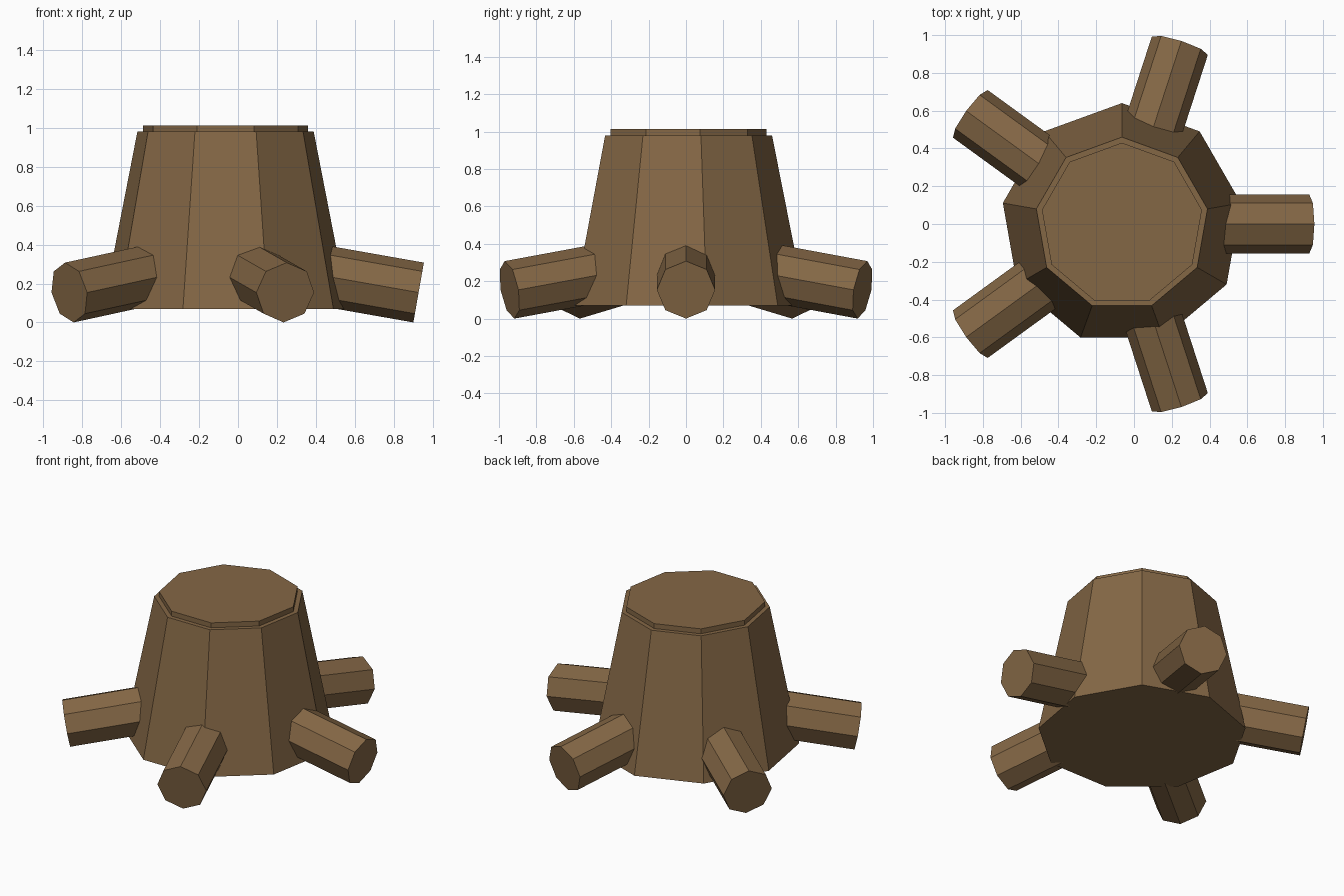
import bpy, math
from mathutils import Matrix, Vector

if "Cube" in bpy.data.objects:
    bpy.data.objects.remove(bpy.data.objects["Cube"])

CX = -0.064          # trunk axis, offset so the five roots are centred

bark = bpy.data.materials.new("brown bark")
bark.diffuse_color = (0.231, 0.136, 0.060, 1)
bark.use_nodes = True
bark.node_tree.nodes["Principled BSDF"].inputs["Base Color"].default_value = bark.diffuse_color


def finish(name):
    ob = bpy.context.object
    ob.name = name
    ob.data.materials.append(bark)
    return ob


def trunk_section(name, r_low, r_high, z0, z1):
    """Nine-sided tapered section with one corner pointing to +y."""
    bpy.ops.mesh.primitive_cone_add(vertices=9, radius1=r_low, radius2=r_high,
                                    depth=z1 - z0, location=(CX, 0, (z0 + z1) / 2))
    ob = finish(name)
    # turn so a corner sits exactly on +y whatever the primitive's start angle
    v = ob.data.vertices[0].co
    ob.data.transform(Matrix.Rotation(math.pi / 2 - math.atan2(v.y, v.x), 4, 'Z'))
    return ob


# Trunk and the cut top
trunk_section("stump_trunk", 0.64, 0.46, 0.07, 0.98)
trunk_section("stump_cut_top", 0.43, 0.43, 0.96, 1.013)

# Five octagonal roots, sloping down and outward
TILT, LENGTH, RADIUS = math.radians(10), 0.65, 0.156
for i in range(5):
    turn = Matrix.Rotation(math.radians(72 * i), 3, 'Z')
    outward = turn @ Vector((math.cos(TILT), 0, -math.sin(TILT)))
    tip = Vector((CX, 0, 0)) + turn @ Vector((0.992, 0, 0.154))
    bpy.ops.mesh.primitive_cylinder_add(vertices=8, radius=RADIUS, depth=LENGTH,
                                        location=tip - outward * LENGTH / 2,
                                        rotation=(0, math.pi / 2 + TILT, math.radians(72 * i)))
    finish(f"root_{i + 1}")
